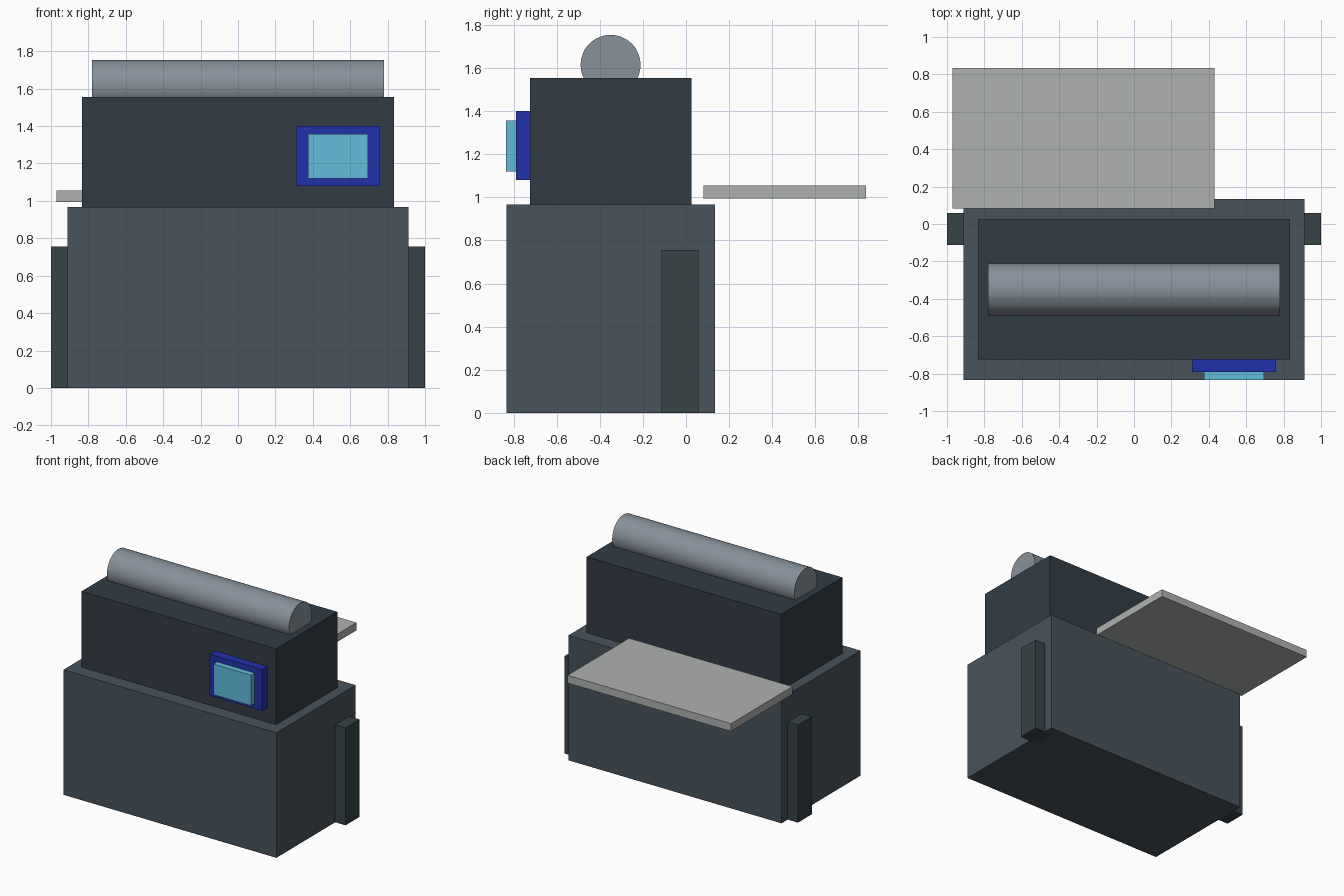
import bpy
import bmesh
from math import radians
from mathutils import Matrix

if "Cube" in bpy.data.objects:
    bpy.data.objects.remove(bpy.data.objects["Cube"])


def material(name, hex_code):
    # sRGB hex to linear viewport colour
    rgb = [int(hex_code[i:i + 2], 16) / 255 for i in (0, 2, 4)]
    mat = bpy.data.materials.new(name)
    mat.diffuse_color = [((c + 0.055) / 1.055) ** 2.4 for c in rgb] + [1.0]
    mat.use_nodes = True
    mat.node_tree.nodes["Principled BSDF"].inputs["Base Color"].default_value = mat.diffuse_color
    return mat


def add_object(name, bm, mat):
    mesh = bpy.data.meshes.new(name)
    bm.to_mesh(mesh)
    bm.free()
    mesh.materials.append(mat)
    obj = bpy.data.objects.new(name, mesh)
    bpy.context.collection.objects.link(obj)
    return obj


def box(name, x, y, z, mat):
    # each argument is a (low, high) range
    bm = bmesh.new()
    size = [b - a for a, b in (x, y, z)]
    centre = [(a + b) / 2 for a, b in (x, y, z)]
    bmesh.ops.create_cube(bm, size=1, matrix=Matrix.Translation(centre) @ Matrix.Diagonal((*size, 1)))
    return add_object(name, bm, mat)


slate = material("slate", "48535B")
dark_slate = material("dark_slate", "323C45")
post_grey = material("post_grey", "374347")
steel = material("steel", "87919B")
tray_grey = material("tray_grey", "AFB1B1")
blue = material("blue", "2230AA")
light_blue = material("light_blue", "62BCDC")

# Stepped cabinet
box("base_cabinet", (-0.912, 0.912), (-0.833, 0.134), (0, 0.968), slate)
box("upper_housing", (-0.833, 0.833), (-0.724, 0.026), (0.968, 1.555), dark_slate)

# Control screen on the front
box("screen_frame", (0.31, 0.76), (-0.79, -0.724), (1.08, 1.40), blue)
box("screen", (0.375, 0.695), (-0.835, -0.79), (1.12, 1.357), light_blue)

# Rear tray
box("rear_tray", (-0.97, 0.43), (0.082, 0.835), (0.995, 1.055), tray_grey)

# Side posts, partly sunk into the cabinet
for side, name in ((-1, "left_post"), (1, "right_post")):
    box(name, sorted((side * 0.83, side * 1.0)), (-0.113, 0.058), (0, 0.755), post_grey)

# Roller sunk into the top of the housing
bm = bmesh.new()
bmesh.ops.create_cone(
    bm, cap_ends=True, segments=48, radius1=0.139, radius2=0.139, depth=1.56,
    matrix=Matrix.Translation((0, -0.35, 1.615)) @ Matrix.Rotation(radians(90), 4, 'Y'))
roller = add_object("roller", bm, steel)
bpy.context.view_layer.objects.active = roller
roller.select_set(True)
bpy.ops.object.shade_smooth_by_angle(angle=radians(30))
